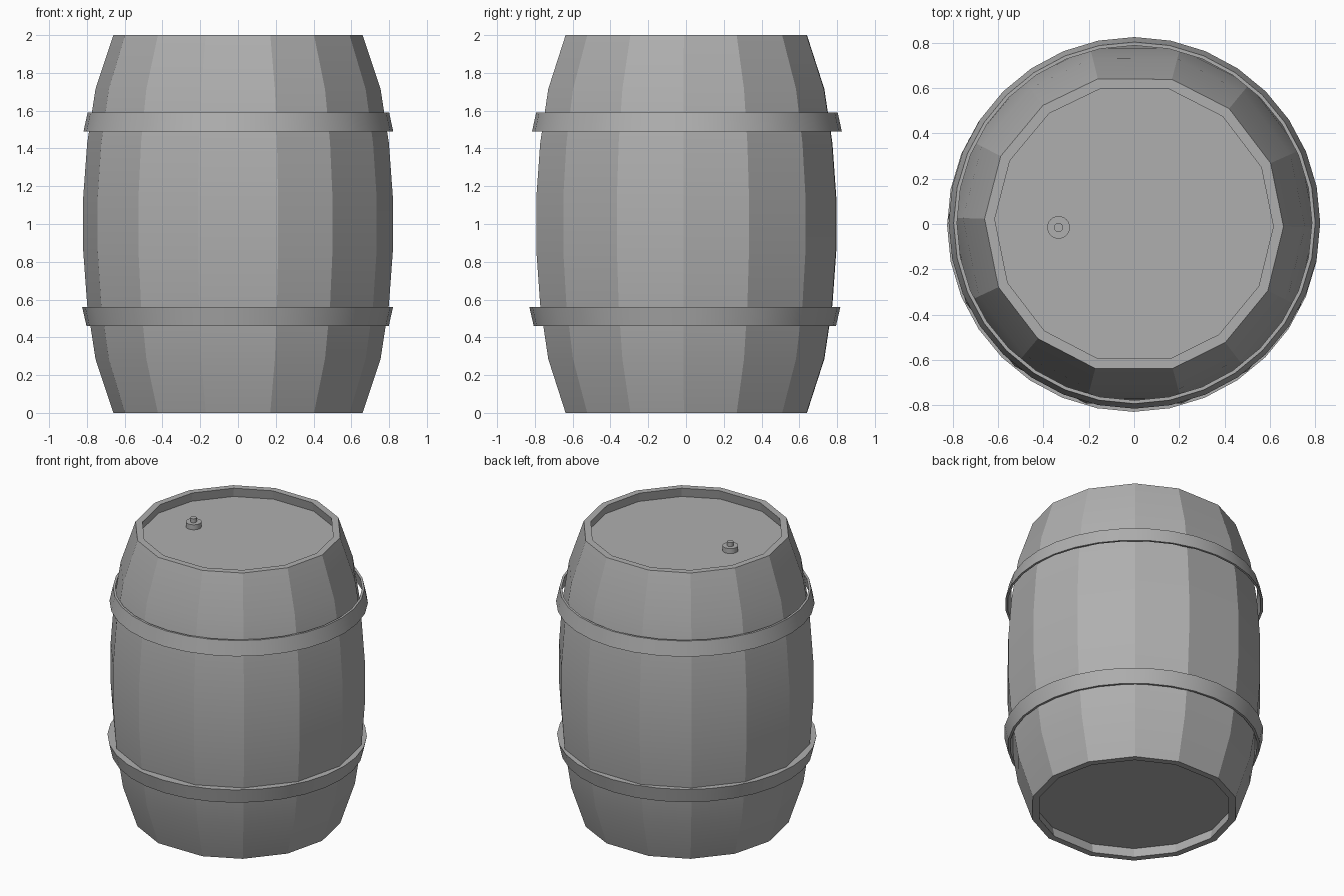
import bpy, bmesh
from math import sin, cos, radians, pi

if "Cube" in bpy.data.objects:
    bpy.data.objects.remove(bpy.data.objects["Cube"])

grey = bpy.data.materials.new("dark_grey")
grey.diffuse_color = (0.43, 0.43, 0.43, 1)
grey.use_nodes = True
grey.node_tree.nodes["Principled BSDF"].inputs["Base Color"].default_value = grey.diffuse_color


def lathe(name, profile, angles, closed=False, cap=False, center=(0, 0), smooth=18):
    """Spin a (radius, z) profile through the given angles."""
    bm = bmesh.new()
    rings = [[bm.verts.new((center[0] + r * cos(a), center[1] + r * sin(a), z))
              for a in angles] for r, z in profile]
    n = len(angles)
    pairs = list(zip(rings, rings[1:]))
    if closed:
        pairs.append((rings[-1], rings[0]))
    for lo, hi in pairs:
        for i in range(n):
            j = (i + 1) % n
            bm.faces.new((lo[i], lo[j], hi[j], hi[i]))
    if cap:
        bm.faces.new(rings[0][::-1])
        bm.faces.new(rings[-1])
    bmesh.ops.recalc_face_normals(bm, faces=bm.faces)
    mesh = bpy.data.meshes.new(name)
    bm.to_mesh(mesh)
    bm.free()
    mesh.materials.append(grey)
    obj = bpy.data.objects.new(name, mesh)
    bpy.context.collection.objects.link(obj)
    bpy.context.view_layer.objects.active = obj
    obj.select_set(True)
    bpy.ops.object.shade_smooth_by_angle(angle=radians(smooth))
    obj.select_set(False)
    return obj


def even(n):
    return [2 * pi * i / n for i in range(n)]


# Staves: 14 slightly uneven boards, smooth lengthwise, with recessed heads at both ends
stave_angles = [radians(a) for a in
                (-155, -130, -105, -75, -52.4, -26.5, -1, 24, 50.5, 75.3, 104, 127.5, 153, 178)]
radii = [0.66, 0.755, 0.799, 0.82, 0.82, 0.799, 0.755, 0.66]
outer = [(r, 2 * i / 7) for i, r in enumerate(radii)]
profile = [(0.63, 0.07), (0.615, 0)] + outer + [(0.615, 2), (0.63, 1.935)]
lathe("barrel_staves", profile, stave_angles, cap=True)

# Hoops: tapered round bands, wide edge facing the belly
lathe("upper_hoop", [(0.805, 1.49), (0.82, 1.49), (0.798, 1.59), (0.783, 1.59)],
      even(32), closed=True, center=(0.002, 0.005))
lathe("lower_hoop", [(0.785, 0.46), (0.80, 0.46), (0.823, 0.56), (0.74, 0.56)],
      even(32), closed=True, center=(-0.002, -0.006))

# Bung on the top head
lathe("bung", [(0.05, 1.93), (0.05, 1.97), (0.02, 1.97), (0.02, 1.998)],
      even(24), cap=True, center=(-0.333, -0.015))
